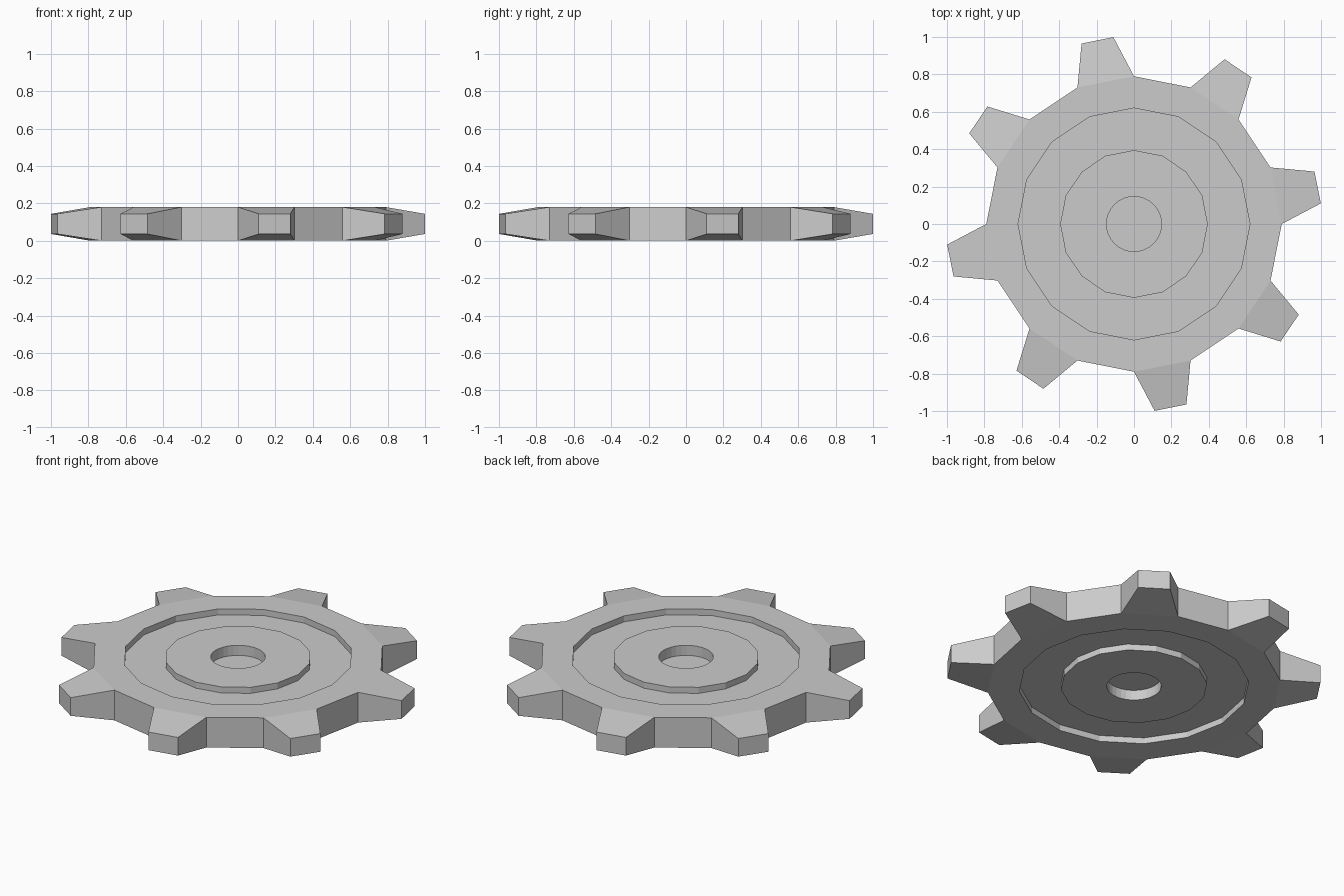
import bpy, bmesh
from math import sin, cos, radians

if "Cube" in bpy.data.objects:
    bpy.data.objects.remove(bpy.data.objects["Cube"])

H = 0.18      # wheel thickness
N = 16        # sides of the wheel
STEP = 360 / N

bm = bmesh.new()


def vert(r, deg, z):
    return bm.verts.new((r * cos(radians(deg)), r * sin(radians(deg)), z))


def ring(r, z, n=N):
    return [vert(r, i * 360 / n, z) for i in range(n)]


def bridge(a, b):
    n = len(a)
    for i in range(n):
        j = (i + 1) % n
        bm.faces.new((a[i], a[j], b[j], b[i]))


def side(z, inward):
    """One face of the wheel: rim, recessed annulus, hub and blind bore."""
    rim = ring(0.79, z)
    profile = [(0.62, 0), (0.62, 0.036), (0.395, 0.036), (0.395, 0)]
    last = rim
    for r, d in profile:
        cur = ring(r, z + inward * d)
        bridge(last, cur)
        last = cur
    # hub face blends the 16-sided hub into the rounder bore
    bore = ring(0.147, z, 2 * N)
    for i in range(N):
        j = (i + 1) % N
        bm.faces.new((last[i], last[j], bore[2 * j], bore[2 * i + 1], bore[2 * i]))
    floor = ring(0.147, z + inward * 0.06, 2 * N)
    bridge(bore, floor)
    bm.faces.new(floor)
    return rim


bottom = side(0, 1)
top = side(H, -1)

# Rim walls, with a tapered tooth on every other side
for i in range(N):
    j = (i + 1) % N
    root = [bottom[i], bottom[j], top[j], top[i]]
    if i % 2:
        bm.faces.new(root)
        continue
    mid = (i + 0.5) * STEP
    tip = [vert(1.005, mid + a, z) for a, z in
           ((-4.95, 0.036), (4.95, 0.036), (4.95, H - 0.036), (-4.95, H - 0.036))]
    bridge(root, tip)
    bm.faces.new(tip)

bmesh.ops.recalc_face_normals(bm, faces=bm.faces)
mesh = bpy.data.meshes.new("gear_wheel")
bm.to_mesh(mesh)
bm.free()
gear = bpy.data.objects.new("gear_wheel", mesh)
bpy.context.collection.objects.link(gear)
